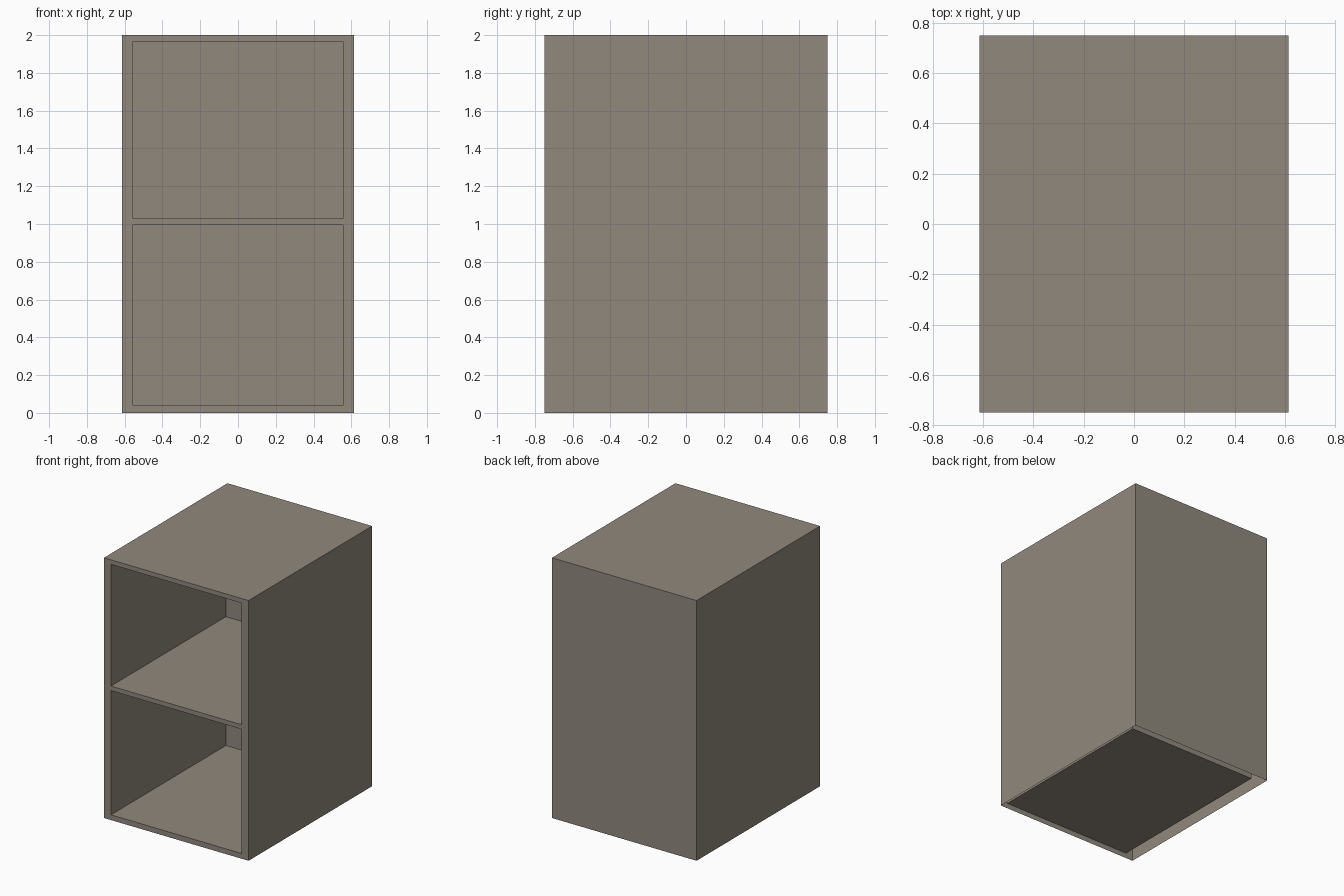
import bpy
import bmesh

if "Cube" in bpy.data.objects:
    bpy.data.objects.remove(bpy.data.objects["Cube"])

W, D, H = 0.615, 0.75, 2.0        # half width, half depth, height
XS = [-W, -0.555, 0.555, W]       # front frame divisions
ZS = [0.0, 0.04, 0.995, 1.03, 1.965, H]
BACK = 0.646                      # back of the compartments

taupe = bpy.data.materials.new("warm_grey_taupe")
taupe.diffuse_color = (0.282, 0.248, 0.206, 1)
taupe.use_nodes = True
taupe.node_tree.nodes["Principled BSDF"].inputs["Base Color"].default_value = taupe.diffuse_color


def make_object(name, bm):
    bmesh.ops.remove_doubles(bm, verts=bm.verts, dist=1e-5)
    mesh = bpy.data.meshes.new(name)
    bm.to_mesh(mesh)
    bm.free()
    mesh.materials.append(taupe)
    obj = bpy.data.objects.new(name, mesh)
    bpy.context.collection.objects.link(obj)


def quad(bm, *points):
    return bm.faces.new([bm.verts.new(p) for p in points])


# Outer casing: thin sheet, open underneath and at the front
bm = bmesh.new()
bmesh.ops.create_cube(bm, size=1)
for v in bm.verts:
    v.co = (v.co.x * 2 * W, v.co.y * 2 * D, (v.co.z + 0.5) * H)
bm.normal_update()
opened = [f for f in bm.faces if f.normal.z < -0.5 or f.normal.y < -0.5]
bmesh.ops.delete(bm, geom=opened, context='FACES')
make_object("outer_casing", bm)

# Front frame: flat border and middle rail around the two openings
bm = bmesh.new()
for i in range(3):
    for j in range(5):
        if i == 1 and j in (1, 3):
            continue
        x0, x1, z0, z1 = XS[i], XS[i + 1], ZS[j], ZS[j + 1]
        quad(bm, (x0, -D, z0), (x1, -D, z0), (x1, -D, z1), (x0, -D, z1))
bmesh.ops.remove_doubles(bm, verts=bm.verts, dist=1e-5)
make_object("front_frame", bm)

# Compartments: five-sided sheets facing into the openings
for name, j in (("lower_compartment", 1), ("upper_compartment", 3)):
    bm = bmesh.new()
    bmesh.ops.create_cube(bm, size=1)
    for v in bm.verts:
        v.co = (XS[2] if v.co.x > 0 else XS[1],
                BACK if v.co.y > 0 else -D,
                ZS[j + 1] if v.co.z > 0 else ZS[j])
    bm.normal_update()
    front = [f for f in bm.faces if f.normal.y < -0.5]
    bmesh.ops.delete(bm, geom=front, context='FACES')
    bmesh.ops.reverse_faces(bm, faces=bm.faces)
    make_object(name, bm)
